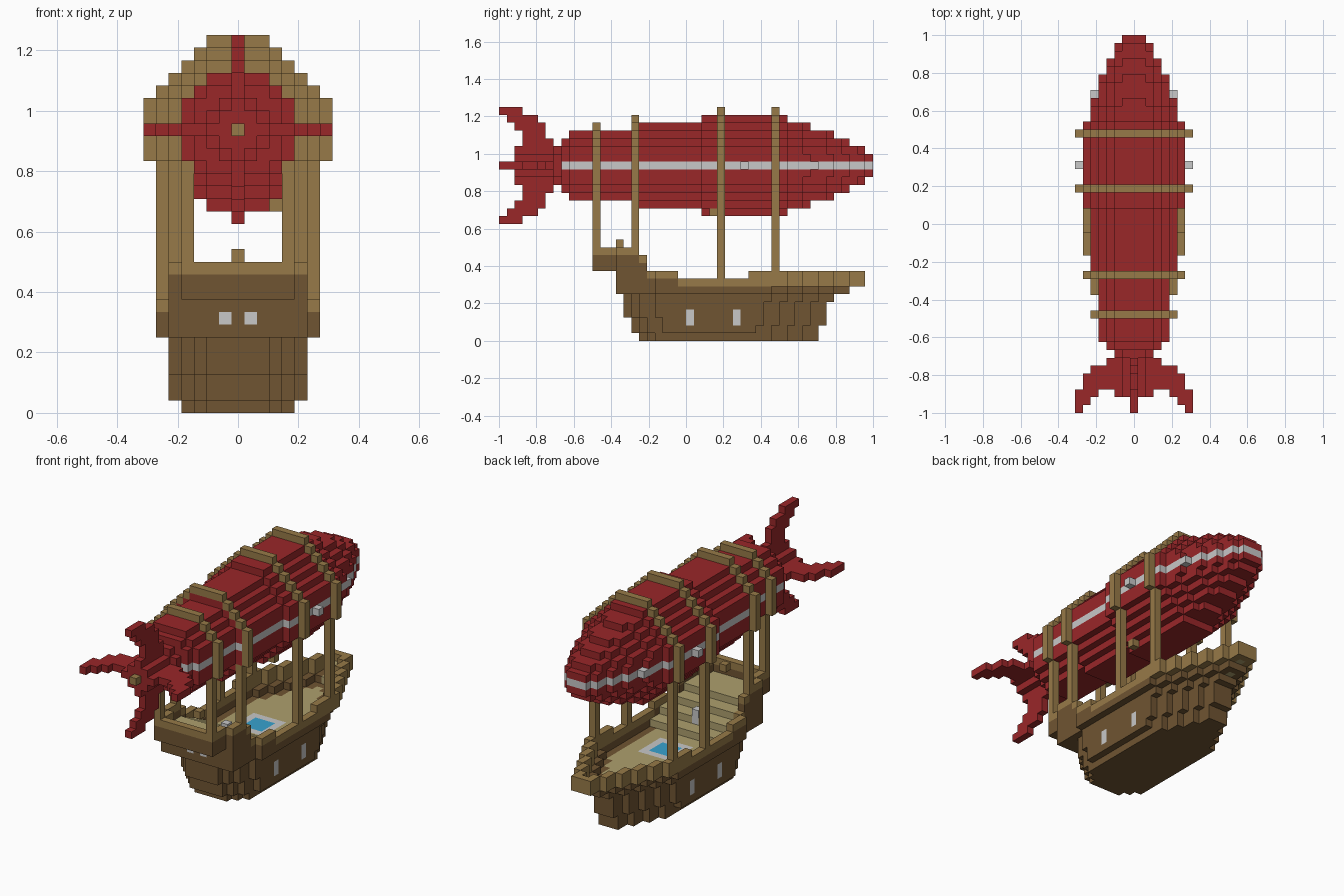
import bpy

cube = bpy.data.objects.get("Cube")
if cube:
    bpy.data.objects.remove(cube, do_unlink=True)

U = 1 / 24          # edge of one block
MID = 22            # block height of the balloon axis
cells = {}          # (x, y, z) block -> part name


def put(x, y, z, part):
    cells[(x, y, z)] = part


def both(x, y, z, part):
    put(x, y, z, part)
    put(-x, y, z, part)


def lookup(table, key):
    """First value whose upper limit reaches the key."""
    return next(value for limit, value in table if key <= limit)


def octagon(r, extra=2):
    """Slice of half-size r; a smaller extra cuts the corners deeper."""
    span = range(-r, r + 1)
    return {(x, z) for x in span for z in span if abs(x) + abs(z) <= r + extra}


# Balloon: octagonal slices with a pale stripe along the waist
RADIUS = [(6, 1), (7, 2), (8, 3), (16, 4), (25, 5), (36, 6), (39, 5), (42, 4), (44, 3), (46, 2), (47, 1)]
DEEP_CUT = (7, 39, 42, 44, 46, 47)
for y in range(2, 48):
    r = lookup(RADIUS, y)
    ahead = lookup(RADIUS, min(y + 1, 47))
    for x, z in octagon(r, 1 if y in DEEP_CUT else 2):
        rim = abs(x) == r or y == 47 or abs(x) > ahead
        put(x, y, MID + z, "waist_stripe" if z == 0 and y >= 8 and rim else "balloon")
both(5, 40, MID, "waist_stripe")
both(7, 31, MID, "side_lamps")

# Tail: four swept fins and a hub
FINS = {7: (0, 2), 6: (1, 4), 5: (2, 5), 4: (3, 5), 3: (3, 6), 2: (2, 7)}
for k, (a, b) in FINS.items():
    for y in range(a, b + 1):
        both(k, y, MID, "tail_fins")
        put(0, y, MID + k, "tail_fins")
        put(0, y, MID - k, "tail_fins")
put(0, 1, MID, "tail_hub")

# Hull: stepped levels, narrowing to bow and stern
WIDTH = [(14, 4), (19, 5), (36, 6), (38, 5), (40, 4), (42, 3), (44, 2), (46, 1)]
LOW_STERN = [(0, 2), (1, 3), (3, 4), (46, 5)]
START = [(0, 18), (2, 17), (5, 16), (8, 15), (11, 12)]
END = [(1, 40), (4, 41), (5, 42), (6, 44), (11, 46)]
CAP = [(0, 4), (5, 5), (11, 6)]
RAIL_TOP = [(17, 11), (18, 10), (22, 8), (31, 7), (46, 8)]
DECK = [(17, 9), (19, 8), (21, 7), (23, 6), (46, 5)]


def half_width(y, z):
    start, end = lookup(START, z), lookup(END, z)
    if not start <= y <= end:
        return -1
    bow = lookup(WIDTH, min(46, max(y, 20) + 46 - end))
    stern = lookup(LOW_STERN, y - start) if z < 6 else lookup(WIDTH, y)
    return min(bow, stern, lookup(CAP, z))


for y in range(12, 47):
    top, deck = lookup(RAIL_TOP, y), lookup(DECK, y)
    for z in range(top + 1):
        w = half_width(y, z)
        for x in range(-w, w + 1):
            edge = abs(x) == w or abs(x) > min(half_width(y - 1, z), half_width(y + 1, z))
            overhang = z > 0 and abs(x) > half_width(y, z - 1)
            if edge:
                tan = z == top or (y >= 32 and z == 7)
                put(x, y, z, "rail" if tan else "hull")
            elif z < deck:
                put(x, y, z, "hull")
            elif z == deck or overhang:
                put(x, y, z, "deck")
put(0, 15, 12, "stern_post")

# Windows on the sides and stern
for z in (2, 3):
    both(5, 24, z, "windows")
    both(5, 30, z, "windows")
both(1, 15, 7, "windows")

# Pool in the deck, and the helm
for x in range(-2, 3):
    for y in range(-2, 3):
        put(x, 28 + y, 5, "pool_water" if max(abs(x), abs(y)) < 2 else "pool_rim")
for z in (7, 8):
    put(0, 21, z, "helm")

# Frames: arches over the balloon on posts standing on the rail
for y in (12, 17, 28, 35):
    r = lookup(RADIUS, y)
    for x, z in octagon(r + 1) - octagon(r):
        if z >= -2:
            put(x, y, MID + z, "frames")
    for z in range(lookup(RAIL_TOP, y) + 1, MID - 2):
        both(r, y, z, "frames")
put(3, 27, 16, "frames")

# Colours
COLOURS = {
    "red": (0.32, 0.02, 0.022),
    "dark brown wood": (0.16, 0.089, 0.032),
    "tan wood": (0.31, 0.195, 0.065),
    "cream planks": (0.42, 0.35, 0.155),
    "pale grey": (0.58, 0.58, 0.58),
    "blue": (0.04, 0.36, 0.62),
}
PARTS = {
    "balloon": "red", "tail_fins": "red", "hull": "dark brown wood",
    "rail": "tan wood", "stern_post": "tan wood", "frames": "tan wood",
    "tail_hub": "tan wood", "deck": "cream planks", "pool_water": "blue",
}
materials = {}
for name, rgb in COLOURS.items():
    mat = bpy.data.materials.new(name)
    mat.use_nodes = True
    mat.diffuse_color = (*rgb, 1)
    mat.node_tree.nodes["Principled BSDF"].inputs["Base Color"].default_value = (*rgb, 1)
    materials[name] = mat


# Turn the blocks of each part into a mesh of exposed faces
def face_corners(cell, axis, side):
    a, b = (axis + 1) % 3, (axis + 2) % 3
    ring = [(0, 0), (1, 0), (1, 1), (0, 1)]
    for i, j in ring if side > 0 else reversed(ring):
        p = list(cell)
        p[axis] += side > 0
        p[a] += i
        p[b] += j
        yield tuple(p)


for part in sorted(set(cells.values())):
    index, faces = {}, []
    for cell in [c for c, owner in cells.items() if owner == part]:
        for axis in range(3):
            for side in (-1, 1):
                near = list(cell)
                near[axis] += side
                if tuple(near) not in cells:
                    faces.append([index.setdefault(p, len(index))
                                  for p in face_corners(cell, axis, side)])
    verts = [((x - 0.5) * U, y * U - 1, z * U) for x, y, z in index]
    mesh = bpy.data.meshes.new(part)
    mesh.from_pydata(verts, [], faces)
    mesh.materials.append(materials[PARTS.get(part, "pale grey")])
    bpy.context.collection.objects.link(bpy.data.objects.new(part, mesh))
